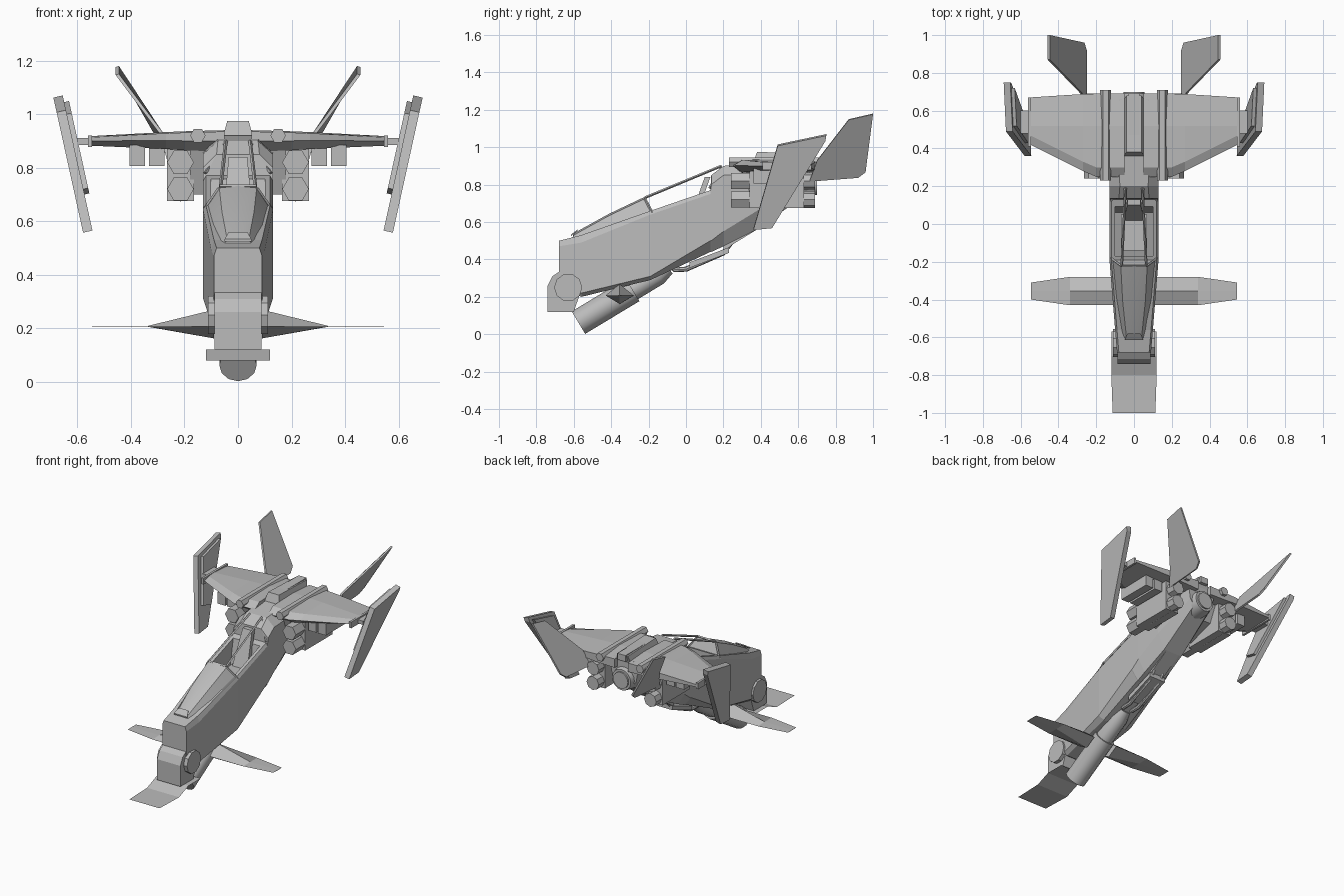
import bpy, bmesh, math
from mathutils import Vector

cube = bpy.data.objects.get("Cube")
if cube:
    bpy.data.objects.remove(cube, do_unlink=True)

grey = bpy.data.materials.new("hull grey")
grey.use_nodes = True
grey.diffuse_color = (0.5, 0.5, 0.5, 1)
grey.node_tree.nodes["Principled BSDF"].inputs["Base Color"].default_value = (0.5, 0.5, 0.5, 1)


def finish(name, bm, mirror=False, smooth=False):
    bmesh.ops.recalc_face_normals(bm, faces=bm.faces)
    me = bpy.data.meshes.new(name)
    bm.to_mesh(me)
    bm.free()
    me.materials.append(grey)
    ob = bpy.data.objects.new(name, me)
    bpy.context.collection.objects.link(ob)
    if mirror:
        mod = ob.modifiers.new("mirror", "MIRROR")
        mod.use_mirror_merge = False
    if smooth:
        bpy.ops.object.select_all(action="DESELECT")
        ob.select_set(True)
        bpy.context.view_layer.objects.active = ob
        bpy.ops.object.shade_smooth_by_angle(angle=math.radians(35))
    return ob


def loft(name, rings, mirror=False, smooth=False, closed=True):
    """Skin a row of equal cross-sections; closed ones get end caps."""
    bm = bmesh.new()
    rows = [[bm.verts.new(p) for p in r] for r in rings]
    n = len(rows[0])
    for a, b in zip(rows, rows[1:]):
        for i in range(n if closed else n - 1):
            j = (i + 1) % n
            bm.faces.new((a[i], a[j], b[j], b[i]))
    if closed:
        bm.faces.new(rows[0])
        bm.faces.new(rows[-1])
    return finish(name, bm, mirror, smooth)


def slab(name, pts, offset, mirror=False):
    off = Vector(offset)
    return loft(name, [pts, [Vector(p) + off for p in pts]], mirror)


def box(name, x, y, z, mirror=False):
    base = [(x[0], y[0], z[0]), (x[1], y[0], z[0]), (x[1], y[1], z[0]), (x[0], y[1], z[0])]
    return slab(name, base, (0, 0, z[1] - z[0]), mirror)


def tube(name, path, sides=12, mirror=False, smooth=True):
    """Round or faceted tube through (point, radius) stations."""
    pts = [Vector(p) for p, r in path]
    rings = []
    for i, (p, r) in enumerate(path):
        d = (pts[min(i + 1, len(pts) - 1)] - pts[max(i - 1, 0)]).normalized()
        u = Vector((1, 0, 0))
        if abs(d.x) > 0.9:
            u = Vector((0, 1, 0))
        v = d.cross(u).normalized()
        rings.append([pts[i] + r * (u * math.cos(t) + v * math.sin(t))
                      for t in (math.tau * k / sides for k in range(sides))])
    return loft(name, rings, mirror, smooth)


# Main hull: each station is y, then half width and height from deck to keel
stations = [
    (-.68, (.08, .50), (.09, .47), (.09, .28), (.08, .26)),
    (-.56, (.09, .53), (.10, .49), (.10, .22), (.08, .20)),
    (-.19, (.12, .66), (.13, .64), (.13, .31), (.09, .29)),
    (.13, (.12, .77), (.13, .75), (.13, .50), (.08, .44)),
    (.135, (.08, .85), (.13, .80), (.13, .50), (.08, .44)),
    (.20, (.075, .90), (.13, .85), (.13, .55), (.08, .47)),
    (.38, (.08, .92), (.13, .86), (.12, .66), (.07, .56)),
    (.66, (.08, .93), (.10, .86), (.09, .80), (.06, .76))]
hull = loft("hull", [[(x, y, z) for x, z in s] + [(-x, y, z) for x, z in reversed(s)]
                     for y, *s in stations])

# Open cockpit well
well = slab("cockpit_cutter", [(-.1, -.17, .5), (-.1, .06, .58), (-.1, .128, .95), (-.1, -.17, .9)], (.2, 0, 0))
well.hide_render = True
well.hide_viewport = True
cut = hull.modifiers.new("cockpit", "BOOLEAN")
cut.object = well
cut.solver = "EXACT"

# Curved nose cowl in front of the cockpit
cowl = []
for y0, y1, w0, w1, z0, z1 in ((-.61, -.60, .06, .04, .505, .54), (-.4, -.41, .1, .06, .57, .645),
                               (-.18, -.22, .125, .07, .64, .735)):
    cowl.append([(-w0, y0, z0), (-w1, y1, z1 - .01), (0, y1, z1), (w1, y1, z1 - .01), (w0, y0, z0)])
loft("nose_cowl", cowl, smooth=True)
slab("cowl_vent", [(-.05, -.615, .525), (.05, -.615, .525), (.035, -.58, .552), (-.035, -.58, .552)], (0, 0, .008))

# Canopy frame bars
for name, a, b in (("canopy_roof_bar", (.065, -.22, .73), (.045, .19, .90)),
                   ("canopy_front_bar", (.07, -.22, .725), (.122, -.18, .65)),
                   ("canopy_side_bar", (.05, .19, .89), (.122, .125, .78))):
    tube(name, [(a, .007), (b, .007)], 4, True, False)
tube("canopy_arch_bar", [((-.07, -.22, .73), .007), ((.07, -.22, .73), .007)], 4, smooth=False)

# Seat
slab("seat_back", [(-.06, .0, .56), (.06, .0, .56), (.035, .10, .84), (-.035, .10, .84)], (0, .03, 0))
box("seat_base", (-.07, .07), (-.14, .05), (.5, .61))

# Nose turret and its side discs
turret = [(-.74, .12), (-.74, .26), (-.715, .31), (-.67, .34), (-.61, .34), (-.57, .3), (-.555, .25), (-.6, .12)]
slab("nose_turret", [(-.087, y, z) for y, z in turret], (.174, 0, 0))
tube("turret_disc", [((.08, -.63, .25), .075), ((.112, -.63, .25), .075)], 10, True, False)

# Thin bent chin plate
loft("chin_plate", [[(-w, y, z), (w, y, z)] for y, z, w in
                    ((-1, .08, .113), (-.8, .08, .12), (-.7, .12, .12), (-.57, .12, .12))], closed=False)

# Belly barrel and the narrower sleeve behind it
tube("belly_barrel", [((0, -.575, .062), .07), ((0, -.285, .237), .07)], 12)
tube("barrel_sleeve", [((0, -.29, .235), .058), ((0, -.15, .32), .058), ((0, -.1, .36), .045)], 12)
tube("belly_pipe", [((.035, -.1, .39), .014), ((.035, -.06, .345), .014), ((.035, .0, .348), .014),
                    ((.035, .2, .435), .014), ((.035, .24, .49), .014)], 8, True)
slab("belly_plate", [(-.06, .02, .355), (.06, .02, .355), (.06, .23, .435), (-.06, .23, .435)], (0, 0, .03))
slab("belly_keel", [(-.05, .2, .45), (-.05, .38, .56), (-.05, .38, .62), (-.05, .2, .54)], (.1, 0, 0))

# Foreplanes: thick diamond root running out to a thin tip
loft("foreplane", [[(x, f, .207), (x, -.355, .207 + up), (x, b, .207), (x, -.355, .207 - dn)]
                   for x, f, b, up, dn in ((.09, -.43, -.28, .062, .045), (.34, -.43, -.28, .001, .001),
                                           (.545, -.4, -.31, .001, .001))], True)

# Main wing
loft("main_wing", [[(x, f, (lo + hi) / 2), (x, f + .05, hi - .005), (x, .52, hi), (x, b, hi - .012),
                    (x, b, lo + .008), (x, f + .05, lo)]
                   for x, f, b, lo, hi in ((.05, .25, .69, .86, .94), (.2, .25, .69, .865, .936),
                                           (.27, .28, .688, .87, .933), (.55, .42, .67, .882, .918))], True)
box("wing_tip_rail", (.545, .56), (.41, .67), (.878, .92), True)
box("tip_mount", (.55, .6), (.48, .60), (.885, .91), True)


# Canted tip fins in two layers
def tip(y, z, inset=0):
    return (.545 + (z - .57) * .22 - inset, y, z)


slab("tip_fin", [tip(.49, 1.015), tip(.75, 1.07), tip(.745, 1.04), tip(.46, .575), tip(.36, .565)],
     (.035, .0, -.008), True)
slab("tip_fin_inner_plate", [tip(.52, 1.0), tip(.72, 1.045), tip(.51, .70), tip(.43, .72)],
     (-.018, 0, .004), True)

# Canted tail fins
slab("tail_fin", [(.25, .66, .82), (.25, .92, .84), (.262, .96, .87), (.445, 1.0, 1.18), (.445, .87, 1.15),
                  (.28, .70, .93)], (.012, 0, -.004), True)

# Over-wing tubes, spine and rear engine
tube("wing_root_tube", [((.15, .23, .92), .029), ((.15, .71, .92), .029)], 6, True, False)
slab("spine_fairing", [(-.055, .36, .92), (-.04, .38, .975), (.04, .38, .975), (.055, .36, .92)], (0, .30, -.01))
box("spine_ridge", (-.03, .03), (.44, .69), (.93, .972))
tube("engine_nozzle", [((0, .4, .8), .085), ((0, .62, .8), .085), ((0, .69, .8), .07)], 16)
tube("nozzle_core", [((0, .6, .8), .055), ((0, .7, .8), .055)], 16)

# Paired pods hung beneath the wing
box("pod_housing", (.165, .265), (.34, .63), (.675, .88), True)
for label, z in (("upper", .82), ("lower", .72)):
    tube(label + "_pod", [((.215, .24, z), .05), ((.215, .42, z), .05)], 6, True, False)
    tube(label + "_pod_exhaust", [((.215, .42, z), .046), ((.215, .69, z), .046)], 8, True, False)
slab("pod_strut", [(.11, .3, .87), (.11, .6, .87), (.11, .55, .76), (.11, .36, .70)], (.07, 0, 0), True)
for label, x in (("inner", .275), ("outer", .347)):
    box(label + "_wing_box", (x, x + .058), (.36, .60), (.807, .885), True)
